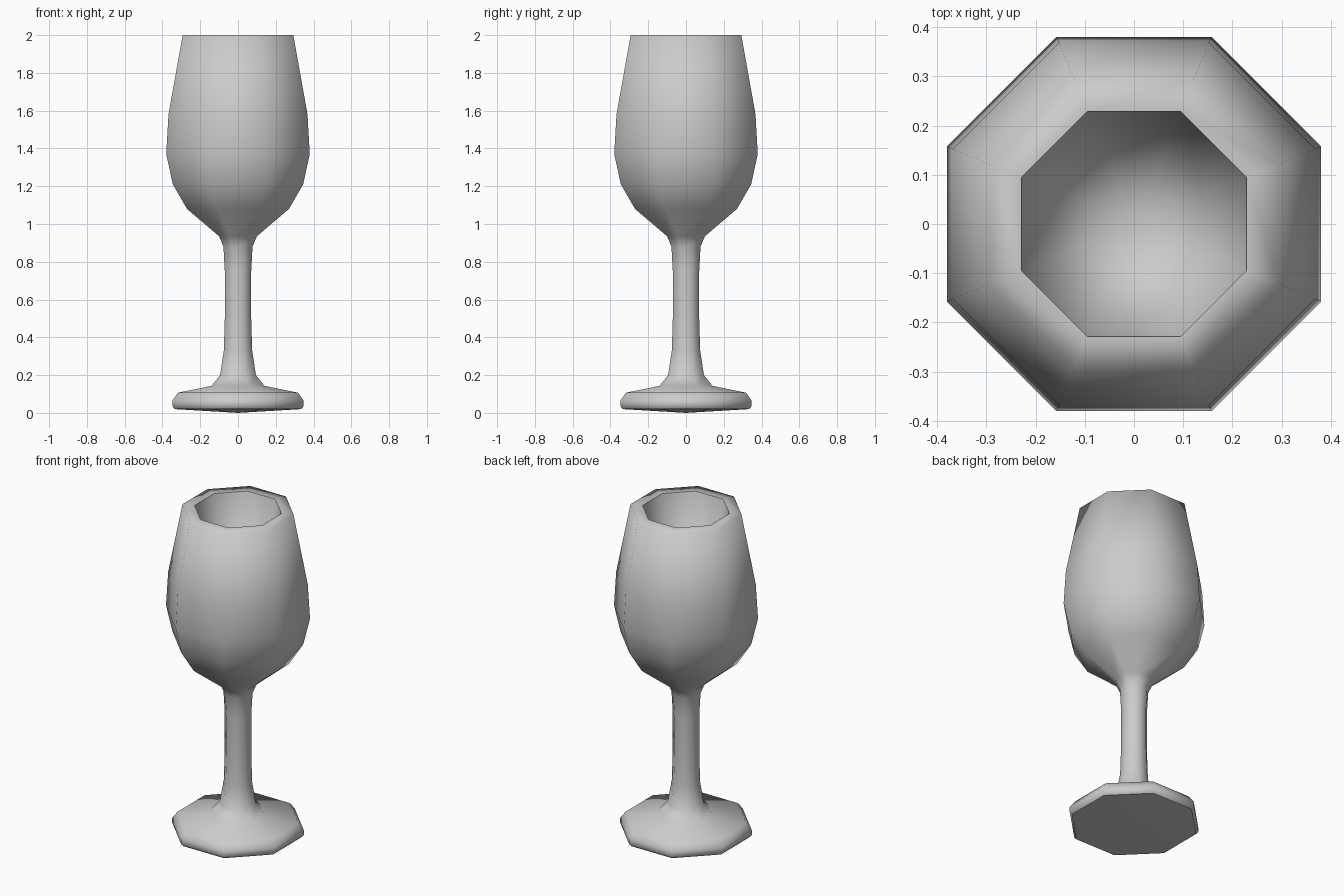
import bpy, bmesh, math

if "Cube" in bpy.data.objects:
    bpy.data.objects.remove(bpy.data.objects["Cube"])

SIDES = 8
FLAT = 1 / math.cos(math.pi / SIDES)   # flat-to-centre distance -> corner radius

# Half-profiles as (half width across flats, height)
foot = [(0.335, 0.02), (0.347, 0.035), (0.347, 0.065), (0.318, 0.107), (0.14, 0.143)]
stem = [(0.095, 0.2), (0.075, 0.33), (0.07, 0.5), (0.07, 0.75), (0.077, 0.88), (0.1, 0.935)]
bowl = [(0.27, 1.08), (0.345, 1.21), (0.38, 1.37), (0.368, 1.58), (0.293, 2.0)]
inner_rim = [(0.229, 2.0)]


def add_ring(bm, half_width, z):
    r = half_width * FLAT
    angles = [(i + 0.5) * 2 * math.pi / SIDES for i in range(SIDES)]
    return [bm.verts.new((r * math.cos(a), r * math.sin(a), z)) for a in angles]


bm = bmesh.new()
rings = [add_ring(bm, w, z) for w, z in foot + stem + bowl + inner_rim]

# Outer skin from the foot up over the rim
for low, high in zip(rings, rings[1:]):
    for i in range(SIDES):
        j = (i + 1) % SIDES
        bm.faces.new((low[i], low[j], high[j], high[i]))

# Underside of the foot and tapering inside of the bowl
under = bm.verts.new((0, 0, 0))
inside = bm.verts.new((0, 0, 1.05))
for i in range(SIDES):
    j = (i + 1) % SIDES
    bm.faces.new((under, rings[0][j], rings[0][i]))
    bm.faces.new((inside, rings[-1][i], rings[-1][j]))

# Smooth shading with a crisp inner lip and foot underside
for f in bm.faces:
    f.smooth = True
for ring in (rings[0], rings[-1]):
    for i in range(SIDES):
        bm.edges.get((ring[i], ring[(i + 1) % SIDES])).smooth = False

bmesh.ops.recalc_face_normals(bm, faces=bm.faces)
mesh = bpy.data.meshes.new("goblet")
bm.to_mesh(mesh)
bm.free()
bpy.context.collection.objects.link(bpy.data.objects.new("goblet", mesh))
